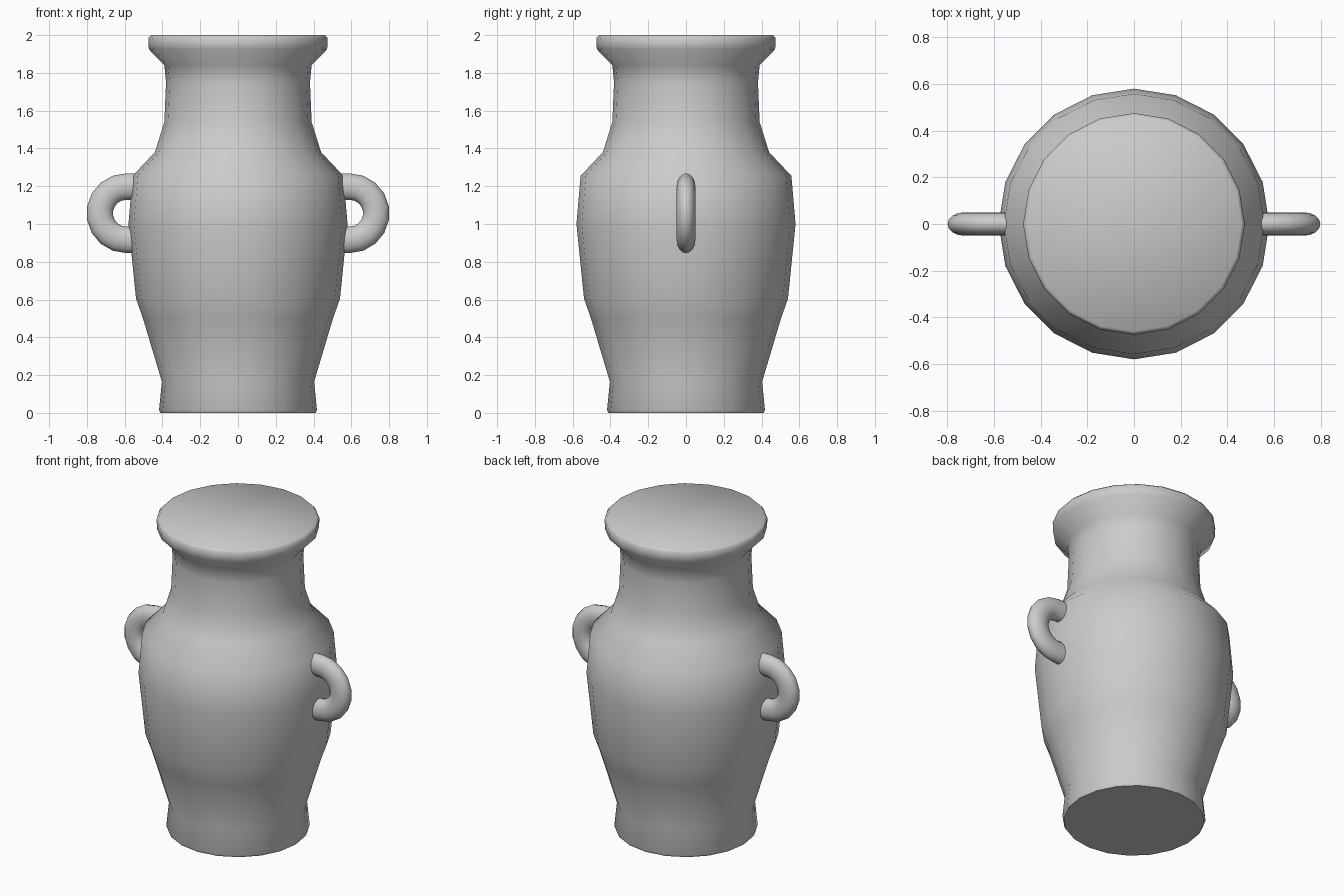
import bpy, bmesh, math

if "Cube" in bpy.data.objects:
    bpy.data.objects.remove(bpy.data.objects["Cube"])


def make_object(name, bm, angle):
    bmesh.ops.recalc_face_normals(bm, faces=bm.faces[:])
    mesh = bpy.data.meshes.new(name)
    bm.to_mesh(mesh)
    bm.free()
    ob = bpy.data.objects.new(name, mesh)
    bpy.context.collection.objects.link(ob)
    bpy.ops.object.select_all(action='DESELECT')
    ob.select_set(True)
    bpy.context.view_layer.objects.active = ob
    bpy.ops.object.shade_smooth_by_angle(angle=math.radians(angle))
    return ob


def skin(bm, rings):
    """Bridge consecutive closed rings and cap both ends."""
    loops = [[bm.verts.new(p) for p in ring] for ring in rings]
    n = len(loops[0])
    for a, b in zip(loops, loops[1:]):
        for i in range(n):
            j = (i + 1) % n
            bm.faces.new((a[i], a[j], b[j], b[i]))
    bm.faces.new(loops[0])
    bm.faces.new(loops[-1])


# Vase body: 20-sided lathe of (radius, height)
profile = [(0.41, 0.0), (0.418, 0.015), (0.403, 0.165), (0.503, 0.5),
           (0.54, 0.605), (0.58, 1.0), (0.558, 1.255), (0.44, 1.38),
           (0.39, 1.54), (0.381, 1.75), (0.39, 1.84), (0.472, 1.925),
           (0.475, 1.985), (0.46, 2.0)]
SIDES = 20
body = bmesh.new()
skin(body, [[(r * math.cos(math.tau * i / SIDES), r * math.sin(math.tau * i / SIDES), z)
             for i in range(SIDES)] for r, z in profile])
make_object("vase_body", body, 50)


# Ring handles: half loops with oval section, ends sunk into the body
def handle(name, side):
    cx, cz, radius, half_y, half_r = 0.591, 1.057, 0.141, 0.05, 0.07

    def ring(angle, shift):
        points = []
        for k in range(16):
            t = math.tau * k / 16
            d = radius + half_r * math.cos(t)
            points.append((side * (cx + shift + d * math.cos(angle)),
                           half_y * math.sin(t), cz + d * math.sin(angle)))
        return points

    angles = [math.radians(a) for a in range(-90, 91, 20)]
    rings = [ring(angles[0], -0.05)] + [ring(a, 0) for a in angles] + [ring(angles[-1], -0.05)]
    bm = bmesh.new()
    skin(bm, rings)
    make_object(name, bm, 50)


handle("right_handle", 1)
handle("left_handle", -1)
